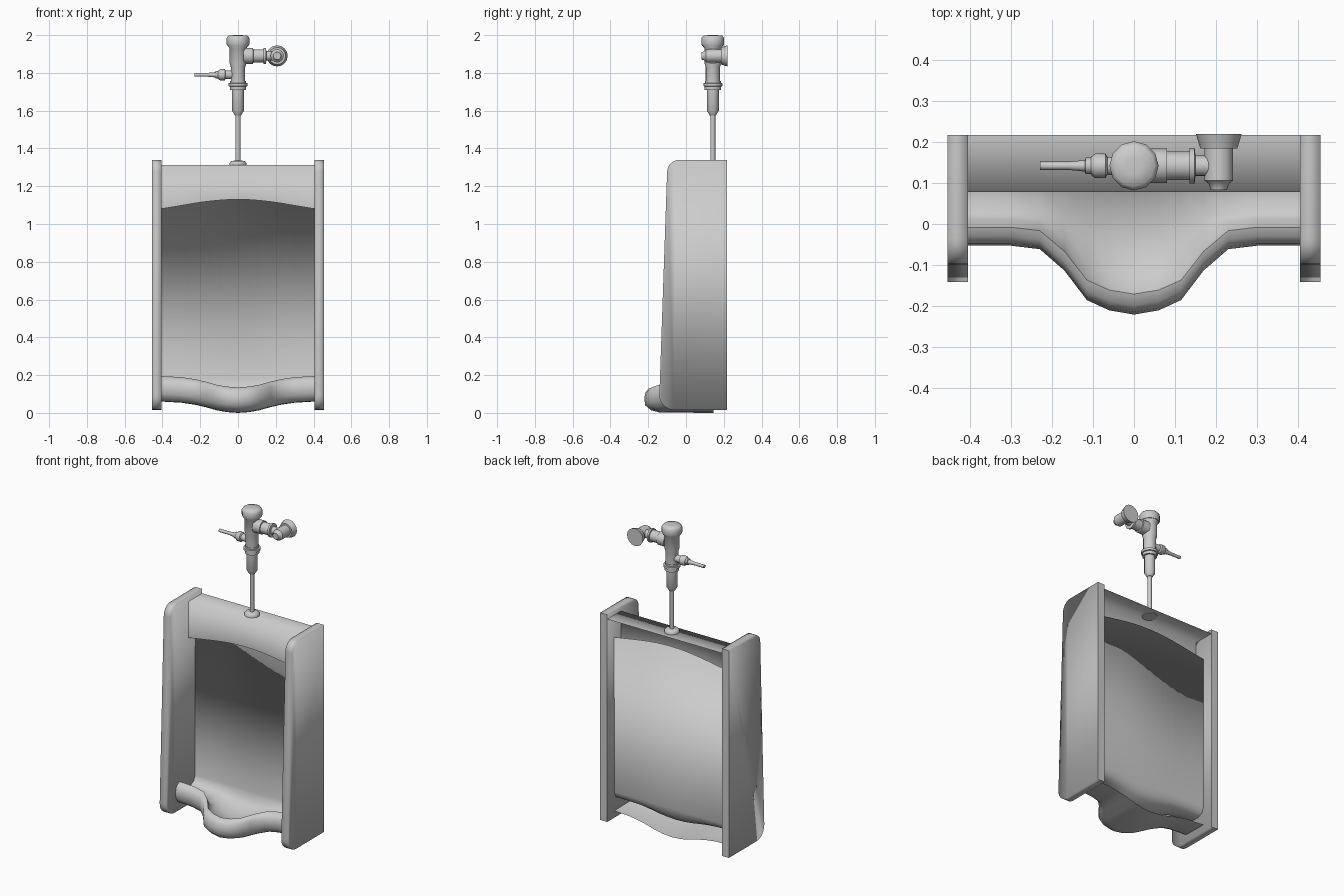
import bpy, bmesh, math
from mathutils import Vector, Matrix

if "Cube" in bpy.data.objects:
    bpy.data.objects.remove(bpy.data.objects["Cube"])


def finish(name, bm, angle=40, recalc=True):
    if recalc:
        bmesh.ops.recalc_face_normals(bm, faces=bm.faces)
    me = bpy.data.meshes.new(name)
    bm.to_mesh(me)
    bm.free()
    ob = bpy.data.objects.new(name, me)
    bpy.context.collection.objects.link(ob)
    bpy.ops.object.select_all(action='DESELECT')
    ob.select_set(True)
    bpy.context.view_layer.objects.active = ob
    bpy.ops.object.shade_smooth_by_angle(angle=math.radians(angle), keep_sharp_edges=True)
    return ob


def lathe(name, profile, origin, axis='Z', seg=16):
    """Spin (radius, distance) pairs about an axis through origin."""
    turn = {'Z': Matrix(), 'X': Matrix.Rotation(math.pi / 2, 4, 'Y'),
            'Y': Matrix.Rotation(-math.pi / 2, 4, 'X')}[axis]
    m = Matrix.Translation(origin) @ turn
    bm = bmesh.new()
    rings = [[bm.verts.new(m @ Vector((r * math.cos(2 * math.pi * i / seg),
                                       r * math.sin(2 * math.pi * i / seg), t)))
              for i in range(seg)] for r, t in profile]
    for a, b in zip(rings, rings[1:]):
        for i in range(seg):
            j = (i + 1) % seg
            bm.faces.new((a[i], a[j], b[j], b[i]))
    bm.faces.new(rings[0])
    bm.faces.new(rings[-1])
    return finish(name, bm, 50)


def loft(name, section, angle, crease=None):
    """Sweep a station-dependent yz section from left to right; crease = sharp row."""
    half = list(zip(XS, BULGE, DIP))
    stations = [(-x, b, d) for x, b, d in half[:0:-1]] + half
    bm = bmesh.new()
    rows = [[bm.verts.new((x, y, z)) for y, z in section(x, b, d)] for x, b, d in stations]
    for r, s in zip(rows, rows[1:]):
        for i in range(len(r) - 1):
            bm.faces.new((r[i], s[i], s[i + 1], r[i + 1]))
        if crease is not None:
            bm.edges.get((r[crease], s[crease])).smooth = False
    return finish(name, bm, angle, False)


# plan shape shared by basin and header: half-width stations, lip bulge, lip dip
XS = [0, .06, .115, .17, .23, .3, .405]
BULGE = [1, .94, .79, .36, .05, 0, 0]
DIP = [1, .93, .76, .5, .27, .1, 0]


def arch(x):
    return 1.08 + .05 * max(0, math.cos(x / .41 * math.pi / 2)) ** 1.15


# basin: sloped ceiling, back wall, floor, rolled lip and underside
def basin_section(x, b, d):
    k, top, dz, dy = .168 * b, arch(x), -.06 * d, -.163 * b
    return [(.078, top), (.147, top + .09),
            (.145, .18), (.132, .145 + dz * .3), (.1, .13 + dz * .6),
            (.03 + dy * .3, .13 + dz), (.012 + dy * .9, .15 + dz),
            (-.008 + dy, .195 + dz),
            (-.03 - k, .188 + dz), (-.047 - k, .168 + dz), (-.053 - k, .135 + dz),
            (-.048 - k, .1 + dz), (-.03 - k * .92, .074 + dz), (-.005 - k * .8, .062 + dz),
            (.145, .06 + dz)]


loft("basin", basin_section, 179, 7)


# header: flat top and arched front, open behind
def header_section(x, b, d):
    return [(.217, 1.312), (.078, 1.312), (.078, arch(x))]


loft("header", header_section, 100)


# side panels
def arc(cy, cz, r, a0, a1, n=6):
    return [(cy + r * math.cos(math.radians(a0 + (a1 - a0) * i / n)),
             cz + r * math.sin(math.radians(a0 + (a1 - a0) * i / n))) for i in range(n + 1)]


outline = ([(.217, .016), (.217, 1.34)] + arc(-.035, 1.275, .065, 90, 178)
           + arc(-.065, .092, .076, 178, 270))
for side, sx in (("left", -1), ("right", 1)):
    bm = bmesh.new()
    face = bm.faces.new([bm.verts.new((sx * .405, y, z)) for y, z in outline])
    ext = bmesh.ops.extrude_face_region(bm, geom=[face])
    bmesh.ops.translate(bm, vec=(sx * .05, 0, 0),
                        verts=[v for v in ext['geom'] if isinstance(v, bmesh.types.BMVert)])
    # soft-shaded front rims, crisp back edges
    for e in bm.edges:
        if min(v.co.y for v in e.verts) > .2:
            e.smooth = False
    finish(side + "_side_panel", bm, 100)

# supply pipe and valve body
Y = .142
lathe("pipe_flange", [(.045, 1.308), (.045, 1.322), (.036, 1.333), (.018, 1.336)], (0, Y, 0))
lathe("supply_pipe", [(.013, 1.31), (.013, 1.62)], (0, Y, 0), seg=12)
lathe("tailpiece", [(.016, 1.575), (.032, 1.6), (.032, 1.72)], (0, Y, 0))
lathe("coupling_nut", [(.043, 1.71), (.043, 1.728), (.05, 1.73), (.05, 1.745),
                       (.042, 1.747), (.042, 1.757)], (0, Y, 0))
lathe("valve_body", [(.038, 1.75), (.038, 1.83), (.044, 1.85), (.044, 1.93),
                     (.052, 1.94), (.052, 1.955)], (0, Y, 0))
lathe("valve_cap", [(.056, 1.942), (.06, 1.952), (.06, 1.985), (.05, 1.997), (.02, 2.0)],
      (0, Y, 0), seg=12)

# flush handle to the left
lathe("handle_socket", [(.022, -.105), (.03, -.095), (.03, -.07), (.022, -.065), (.022, -.03)],
      (0, Y, 1.79), 'X')
lathe("handle_lever", [(.01, -.23), (.01, -.16), (.014, -.12), (.02, -.118), (.02, -.1)],
      (0, Y, 1.79), 'X', 12)

# side outlet and wall elbow to the right
lathe("side_outlet", [(.042, .03), (.042, .08), (.035, .081), (.035, .135), (.043, .136),
                      (.043, .148), (.025, .15), (.025, .2)], (0, Y, 1.89), 'X')
lathe("elbow_stop", [(.02, .083), (.024, .098), (.035, .106), (.035, .19)],
      (.207, 0, 1.89), 'Y')
lathe("wall_flange", [(.045, .184), (.056, .22)], (.207, 0, 1.89), 'Y')
